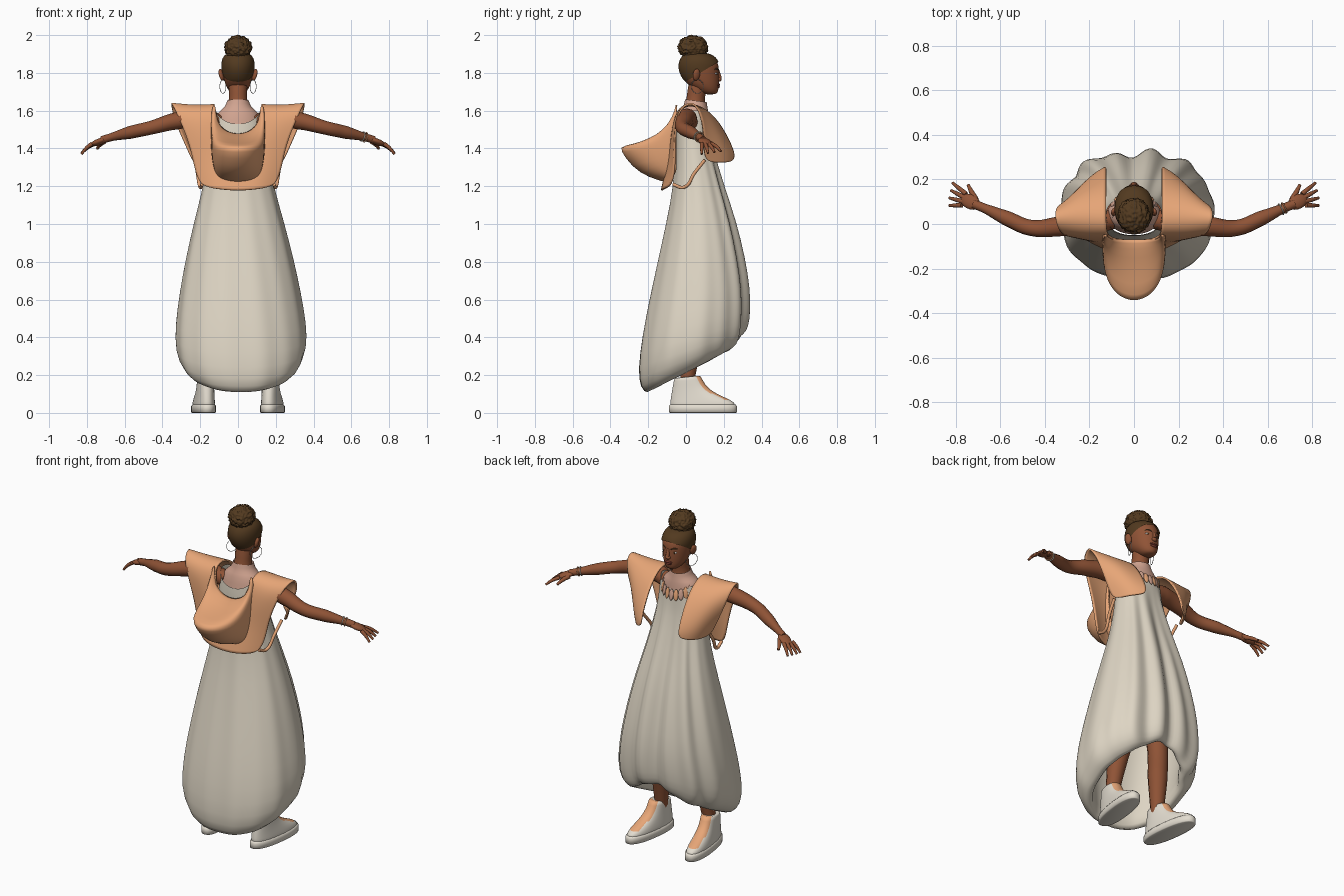
import bpy, bmesh, math
from mathutils import Vector, Matrix, noise

start = bpy.data.objects.get("Cube")
if start:
    bpy.data.objects.remove(start, do_unlink=True)


def material(name, r, g, b):
    m = bpy.data.materials.new(name)
    m.use_nodes = True
    m.diffuse_color = (r, g, b, 1)
    bsdf = m.node_tree.nodes["Principled BSDF"]
    bsdf.inputs["Base Color"].default_value = (r, g, b, 1)
    bsdf.inputs["Roughness"].default_value = 0.8
    return m


SKIN = material("brown skin", 0.28, 0.088, 0.037)
HAIR = material("dark hair", 0.085, 0.042, 0.014)
CREAM = material("cream cloth", 0.73, 0.665, 0.55)
ORANGE = material("orange cloth", 0.8, 0.38, 0.185)
PINK = material("sheer pink collar", 0.64, 0.37, 0.28)
SHOE = material("shoe white", 0.77, 0.72, 0.63)
LIP = material("lip brown", 0.2, 0.045, 0.03)
SILVER = material("silver", 0.7, 0.7, 0.68)
WHITE = material("eye white", 0.75, 0.72, 0.68)


def finish(name, bm, mats, subdivide=0, thickness=0, mirror=False):
    """Turn a bmesh into a smooth object with the usual modifiers."""
    bmesh.ops.recalc_face_normals(bm, faces=bm.faces)
    for f in bm.faces:
        f.smooth = True
    mesh = bpy.data.meshes.new(name)
    bm.to_mesh(mesh)
    bm.free()
    for m in mats:
        mesh.materials.append(m)
    obj = bpy.data.objects.new(name, mesh)
    bpy.context.collection.objects.link(obj)
    if mirror:
        obj.modifiers.new("mirror", "MIRROR").use_clip = True
    if subdivide:
        s = obj.modifiers.new("smooth", "SUBSURF")
        s.levels = s.render_levels = subdivide
    if thickness:
        t = obj.modifiers.new("cloth", "SOLIDIFY")
        t.thickness, t.offset = thickness, 0
    return obj


def loft(rows, closed=True, caps=False):
    """Skin a list of equally long point rows."""
    bm = bmesh.new()
    grid = [[bm.verts.new(p) for p in row] for row in rows]
    n = len(rows[0])
    for a, b in zip(grid, grid[1:]):
        for i in range(n if closed else n - 1):
            j = (i + 1) % n
            bm.faces.new((a[i], a[j], b[j], b[i]))
    if caps:
        bm.faces.new(grid[0])
        bm.faces.new(grid[-1])
    return bm


def oval(zb, zf, yb, yf, w, n=32, power=1.0):
    """Ring tilted from its back (low y) to its front (high y)."""
    pts = []
    for i in range(n):
        a = math.tau * i / n
        c = math.copysign(abs(math.cos(a)) ** power, math.cos(a))
        s = math.copysign(abs(math.sin(a)) ** power, math.sin(a))
        t = (s + 1) / 2
        pts.append(Vector((w * c, yb + (yf - yb) * t, zb + (zf - zb) * t)))
    return pts


def ball(name, loc, radii, mat, rot=(0, 0, 0)):
    bm = bmesh.new()
    bmesh.ops.create_uvsphere(bm, u_segments=20, v_segments=12, radius=1)
    bm.transform(Matrix.Diagonal((*radii, 1)))
    obj = finish(name, bm, [mat])
    obj.location, obj.rotation_euler = loc, rot
    return obj


def tube(name, points, radii, mat, cyclic=False):
    """Tapered round tube along a smooth path."""
    cu = bpy.data.curves.new(name, "CURVE")
    cu.dimensions, cu.bevel_depth, cu.bevel_resolution = "3D", 1, 4
    cu.resolution_u, cu.use_fill_caps = 8, True
    sp = cu.splines.new("BEZIER")
    sp.use_cyclic_u = cyclic
    sp.bezier_points.add(len(points) - 1)
    for bp, p, r in zip(sp.bezier_points, points, radii):
        bp.co, bp.radius = p, r
        bp.handle_left_type = bp.handle_right_type = "AUTO"
    temp = bpy.data.objects.new(name + " path", cu)
    bpy.context.collection.objects.link(temp)
    graph = bpy.context.evaluated_depsgraph_get()
    mesh = bpy.data.meshes.new_from_object(temp.evaluated_get(graph))
    bpy.data.objects.remove(temp, do_unlink=True)
    bm = bmesh.new()
    bm.from_mesh(mesh)
    bpy.data.meshes.remove(mesh)
    return finish(name, bm, [mat])


def hoop(name, center, radius, thick, mat, u, v):
    pts = [Vector(center) + radius * (Vector(u) * math.cos(k * math.pi / 4)
           + Vector(v) * math.sin(k * math.pi / 4)) for k in range(8)]
    return tube(name, pts, [thick] * 8, mat, True)


# Balloon dress: back z, front z, back y, front y, half width, fold depth, front arch
dress = []
for zb, zf, yb, yf, w, fold, arch in (
        (1.53, 1.55, -.05, .125, .125, 0, 0), (1.48, 1.5, -.055, .13, .135, 0, 0),
        (1.4, 1.41, -.055, .14, .145, .003, 0), (1.2, 1.2, -.065, .2, .185, .007, 0),
        (1, 1.02, -.105, .26, .237, .01, 0), (.8, .82, -.15, .305, .285, .012, 0),
        (.6, .66, -.195, .33, .32, .013, 0), (.4, .53, -.235, .33, .345, .014, .01),
        (.23, .43, -.255, .32, .347, .013, .03), (.13, .365, -.245, .3, .31, .01, .06),
        (.095, .335, -.2, .27, .24, .006, .08), (.15, .38, -.18, .25, .225, .004, .08),
        (.4, .55, -.19, .27, .27, 0, .03), (.7, .75, -.14, .27, .25, 0, 0)):
    ring = oval(zb, zf, yb, yf, w, 72, .88)
    mid = (yb + yf) / 2
    for i, p in enumerate(ring):
        a = math.tau * i / 72
        front = max(0, math.sin(a))
        wave = .7 * math.sin(a * 9 + zb) + .7 * math.sin(a * 14 + 2 * zb)
        shift = fold * wave * (.25 + front)
        shift -= 3 * fold * math.exp(-((p.x + .02) / .035) ** 2) * front
        p += Vector((p.x, p.y - mid, 0)).normalized() * shift
        p.z += arch * front * math.exp(-(p.x / .14) ** 2)
        p.x += .015 * min(1, max(0, 1.3 - zb))
        if zb > 1.52:
            p.z += .06 * math.cos(a) ** 2
    dress.append(ring)
finish("balloon_dress", loft(dress), [CREAM], 1)

# Sheer collar and petal necklace
finish("collar", loft([oval(1.66, 1.645, -.005, .11, .058), oval(1.615, 1.61, -.015, .115, .07),
                       oval(1.6, 1.59, -.03, .12, .112), oval(1.51, 1.54, -.047, .125, .124)]), [PINK], 1)
for k in range(9):
    a = math.radians(30 + 15 * k)
    ball("necklace_petal", (.11 * math.cos(a), .04 + .102 * math.sin(a), 1.525 + .04 * math.cos(a) ** 2),
         (.015, .006, .033), ORANGE if k % 2 else PINK, (.2, 0, a - math.pi / 2))

# Cape-like vest: inner, middle and outer point of each row, front hem to back hem
vest = [((.125, .255, 1.335), (.2, .21, 1.325), (.235, .1, 1.325)),
        ((.125, .255, 1.39), (.225, .205, 1.4), (.265, .095, 1.4)),
        ((.125, .16, 1.57), (.26, .15, 1.56), (.34, .09, 1.56)),
        ((.125, .04, 1.645), (.24, .05, 1.64), (.36, .04, 1.66)),
        ((.125, -.05, 1.615), (.23, -.05, 1.61), (.335, -.04, 1.61)),
        ((.09, -.07, 1.49), (.19, -.075, 1.49), (.285, -.055, 1.5)),
        ((0, -.08, 1.4), (.14, -.085, 1.4), (.25, -.06, 1.4)),
        ((0, -.1, 1.3), (.13, -.1, 1.3), (.23, -.06, 1.3)),
        ((0, -.13, 1.175), (.11, -.125, 1.185), (.2, -.075, 1.2))]
finish("vest", loft(vest, False), [ORANGE], 3, .01, True)

# Hanging hood: half width, middle y, middle z, side z of each U-shaped row
hood = []
for w, ym, zm, zs in ((.12, -.07, 1.475, 1.635), (.135, -.1, 1.475, 1.63), (.14, -.2, 1.435, 1.54),
                      (.14, -.34, 1.41, 1.45), (.14, -.347, 1.395, 1.42), (.137, -.285, 1.305, 1.37),
                      (.13, -.2, 1.25, 1.33), (.115, -.09, 1.22, 1.28)):
    row = []
    for k in range(17):
        a = math.pi * k / 16
        s = max(0, math.sin(a)) ** .65
        row.append((w * math.cos(a), -.05 + (ym + .05) * s, zs + (zm - zs) * s))
    hood.append(row)
finish("hood", loft(hood, False), [ORANGE], 1, .008)

# Head, with the swept-back hair cut from a slightly larger copy
skull = ((1.685, .1, .158, .025), (1.7, .065, .17, .046), (1.73, .02, .174, .064), (1.76, -.012, .176, .073),
         (1.8, -.034, .175, .081), (1.84, -.038, .174, .085), (1.875, -.025, .158, .079), (1.905, 0, .115, .055))


def head_shell(grow):
    return loft([oval(z + grow, z + grow, yb - grow, yf + grow, w + grow) for z, yb, yf, w in skull], caps=True)


finish("head", head_shell(0), [SKIN], 1)
hair = head_shell(.005)
bmesh.ops.bisect_plane(hair, geom=hair.verts[:] + hair.edges[:] + hair.faces[:],
                       plane_co=(0, 0, 1.755), plane_no=(0, -.6, 1), clear_inner=True)
finish("swept_hair", hair, [HAIR], 1)
bun = bmesh.new()
bmesh.ops.create_icosphere(bun, subdivisions=5, radius=1)
for v in bun.verts:
    v.co *= .95 + .14 * noise.noise(v.co * 6)
bun.transform(Matrix.Translation((0, .037, 1.934)) @ Matrix.Diagonal((.075, .082, .067, 1)))
finish("hair_bun", bun, [HAIR])
tube("neck", [(0, .045, 1.56), (0, .052, 1.67), (0, .07, 1.77)], [.06, .048, .05], SKIN)
ball("nose", (0, .174, 1.766), (.017, .015, .012), SKIN)
tube("nose_bridge", [(0, .168, 1.815), (0, .179, 1.772)], [.008, .011], SKIN)
ball("upper_lip", (0, .17, 1.737), (.026, .01, .007), LIP)
ball("lower_lip", (0, .169, 1.727), (.022, .01, .008), LIP)

for side, label in ((1, "left"), (-1, "right")):
    def at(x, y, z):
        return Vector((side * x, y, z))

    # Face details
    ball(label + "_eye", at(.034, .157, 1.797), (.015, .008, .007), WHITE, (0, 0, -side * .3))
    ball(label + "_iris", at(.034, .162, 1.797), (.0065, .005, .0065), HAIR)
    tube(label + "_brow", [at(.016, .171, 1.815), at(.036, .163, 1.822), at(.055, .143, 1.815)],
         [.003, .004, .002], HAIR)
    ball(label + "_ear", at(.088, .055, 1.79), (.012, .02, .032), SKIN, (0, side * .25, side * .4))
    hoop(label + "_earring", at(.08, .06, 1.728), .036, .0015, SILVER, (.45, .89, 0), (0, 0, 1))

    # Arm and hand
    tube(label + "_arm", [at(.1, .02, 1.535), at(.2, .005, 1.56), at(.33, -.01, 1.545), at(.46, -.018, 1.51),
                          at(.57, .025, 1.485), at(.67, .07, 1.46), at(.72, .09, 1.445)],
         [.045, .052, .045, .036, .034, .021, .02], SKIN)
    ball(label + "_palm", at(.735, .1, 1.435), (.05, .033, .017), SKIN, (0, side * .35, side * .45))
    for k in range(4):
        base = at(.755 + .006 * k, .135 - .017 * k, 1.425)
        tip = at(.815 + .007 * min(k, 2), .185 - .034 * k, 1.385 - .005 * k)
        tube(label + "_finger", [base, (base + tip) / 2 + Vector((0, 0, .006)), tip], [.011, .0095, .006], SKIN)
    tube(label + "_thumb", [at(.71, .11, 1.435), at(.73, .145, 1.42), at(.745, .175, 1.4)], [.013, .011, .007], SKIN)

    # Side strap of the vest
    tube(label + "_strap", [at(.19, -.07, 1.21), at(.2, -.01, 1.195), at(.215, .045, 1.27), at(.225, .1, 1.34)],
         [.009] * 4, ORANGE)

    # Leg
    tube(label + "_leg", [at(.09, .05, .8), at(.12, .06, .52), at(.145, .03, .36), at(.162, .005, .15)],
         [.075, .058, .055, .036], SKIN)

    # High-top shoe with a coloured front panel, turned slightly outwards
    shoe = loft([oval(z, zf, yb, yf, w, 32, .85) for z, zf, yb, yf, w in (
        (.012, .012, -.085, .265, .054), (.045, .045, -.085, .265, .055), (.075, .065, -.082, .25, .052),
        (.11, .1, -.076, .16, .047), (.15, .145, -.068, .098, .044), (.19, .205, -.062, .078, .045),
        (.18, .19, -.05, .06, .036))], caps=True)
    for f in shoe.faces:
        c = f.calc_center_median()
        f.material_index = int(c.y > .04 and abs(c.x) < .032 and c.z > .06)
    sole = loft([oval(z, z, -.085 - g, .265 + g, .053 + g, 32, .85)
                 for z, g in ((0, 0), (.003, .007), (.035, .007), (.045, 0))], caps=True)
    parts = [finish(label + "_shoe", shoe, [SHOE, ORANGE], 1), finish(label + "_sole", sole, [SHOE])]
    for part in parts:
        part.location = at(.17, 0, 0)
        part.rotation_euler.z = -side * .13

# Bracelets on one wrist
for k in range(2):
    hoop("bracelet", (.66 + .014 * k, .066 + .006 * k, 1.463 - .004 * k), .025, .003,
         ORANGE if k else CREAM, (-.42, .9, 0), (.22, .1, .97))
